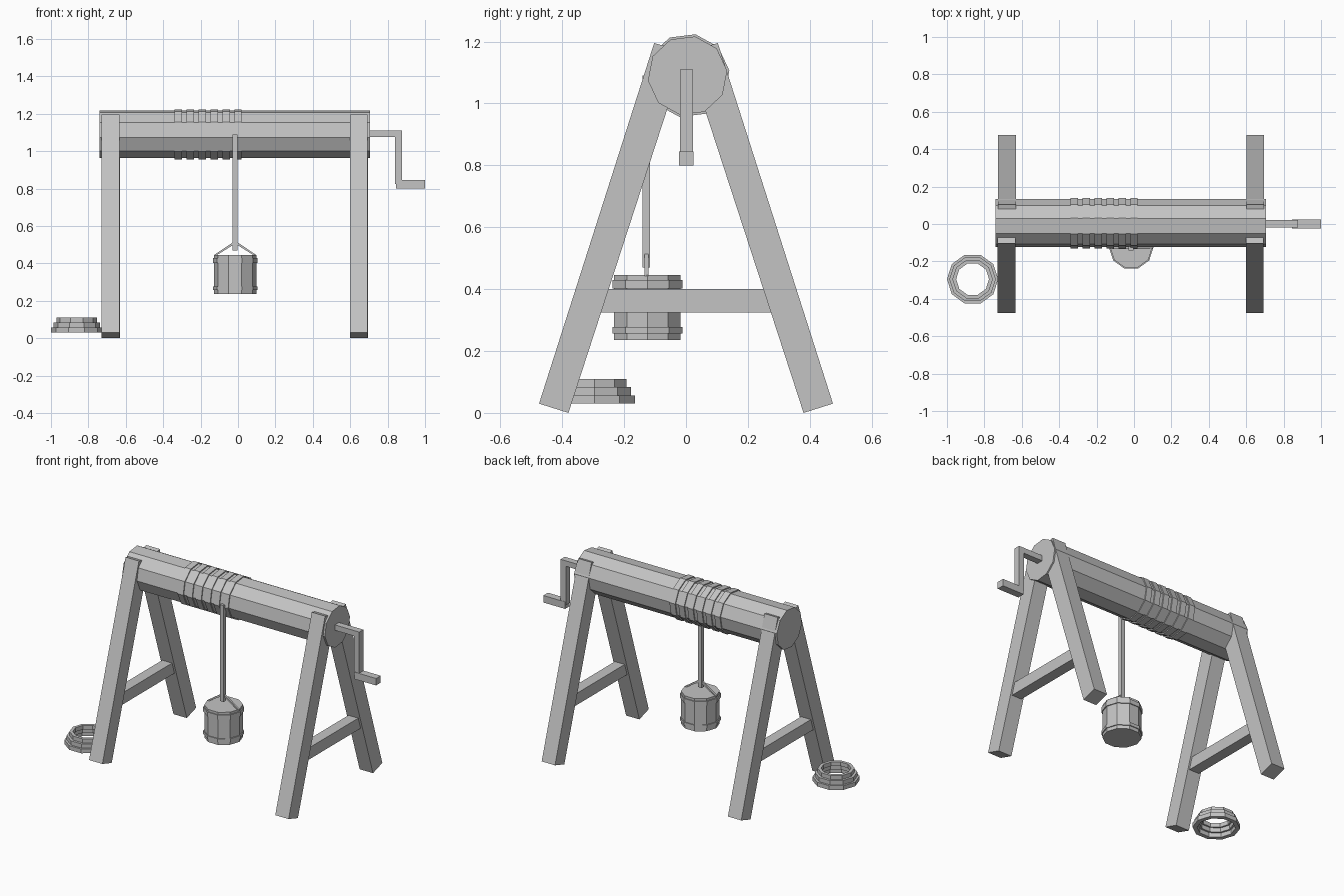
import bpy, math

if "Cube" in bpy.data.objects:
    bpy.data.objects.remove(bpy.data.objects["Cube"])

wood = bpy.data.materials.new("plain_grey")
wood.diffuse_color = (0.55, 0.55, 0.55, 1)
wood.use_nodes = True
wood.node_tree.nodes["Principled BSDF"].inputs["Base Color"].default_value = wood.diffuse_color


def add(name, verts, faces):
    me = bpy.data.meshes.new(name)
    me.from_pydata(verts, [], faces)
    me.materials.append(wood)
    ob = bpy.data.objects.new(name, me)
    bpy.context.collection.objects.link(ob)
    return ob


def prism(name, outline, a, b, place):
    """Extrude a counter-clockwise outline from a to b; place(u, v, w) gives xyz."""
    n = len(outline)
    verts = [place(u, v, w) for w in (a, b) for u, v in outline]
    faces = [list(range(n))[::-1], list(range(n, 2 * n))]
    faces += [[i, (i + 1) % n, n + (i + 1) % n, n + i] for i in range(n)]
    return add(name, verts, faces)


def along_x(u, v, w):      # outline lies in y, z
    return (w, u, v)


def along_z(u, v, w):      # outline lies in x, y
    return (u, v, w)


def ngon(cx, cy, r, n=10, start=0):
    return [(cx + r * math.cos(math.radians(start) + math.tau * i / n),
             cy + r * math.sin(math.radians(start) + math.tau * i / n)) for i in range(n)]


def box(name, x0, x1, y0, y1, z0, z1):
    return prism(name, [(x0, y0), (x1, y0), (x1, y1), (x0, y1)], z0, z1, along_z)


# Drum with the wound rope turns
prism("drum", ngon(0.005, 1.09, 0.129, start=7), -0.74, 0.705, along_x)
for i in range(6):
    x = -0.32 + 0.064 * i
    prism("rope_turn", ngon(0.005, 1.09, 0.136, start=7), x - 0.02, x + 0.02, along_x)

# Splayed legs and cross bars
leg = [(-0.475, 0.03), (-0.38, 0.0), (0.0, 1.168), (-0.103, 1.195)]
back_leg = [(-y, z) for y, z in reversed(leg)]
for x in (-0.68, 0.647):
    prism("front_leg", leg, x - 0.049, x + 0.046, along_x)
    prism("back_leg", back_leg, x - 0.046, x + 0.049, along_x)
    box("cross_bar", x - 0.035, x + 0.035, -0.28, 0.28, 0.325, 0.4)

# Crank
box("crank_shaft", 0.69, 0.86, -0.02, 0.022, 1.075, 1.11)
box("crank_arm", 0.84, 0.878, -0.02, 0.022, 0.825, 1.11)
box("crank_grip", 0.845, 1.0, -0.023, 0.024, 0.8, 0.845)

# Hanging rope
box("hanging_rope", -0.03, -0.004, -0.141, -0.117, 0.47, 1.09)

# Bucket, hoops and bent handle
bx, by = -0.015, -0.125
prism("bucket", ngon(bx, by, 0.113), 0.235, 0.445, along_z)
for z0, z1 in ((0.257, 0.277), (0.402, 0.43)):
    prism("bucket_hoop", ngon(bx, by, 0.119), z0, z1, along_z)
handle = [(-0.115, 0.443), (-0.1, 0.443), (0, 0.505), (0.1, 0.443), (0.115, 0.443), (0, 0.521)]
prism("bucket_handle", handle, -0.006, 0.006, lambda u, v, w: (bx + u, by - 0.003 - w, v))

# Coil of rope by the left leg: stacked open rings
for inner, outer, z0, z1 in ((0.11, 0.137, 0.03, 0.057),
                             (0.098, 0.124, 0.057, 0.084),
                             (0.088, 0.108, 0.084, 0.11)):
    n = 10
    section = [(outer, z0), (outer, z1), (inner, z1), (inner, z0)]
    verts = [(-0.863 + r * math.cos(math.tau * i / n), -0.295 + r * math.sin(math.tau * i / n), z)
             for i in range(n) for r, z in section]
    faces = [[4 * i + j, 4 * ((i + 1) % n) + j,
              4 * ((i + 1) % n) + (j + 1) % 4, 4 * i + (j + 1) % 4]
             for i in range(n) for j in range(4)]
    add("coiled_rope", verts, faces)
